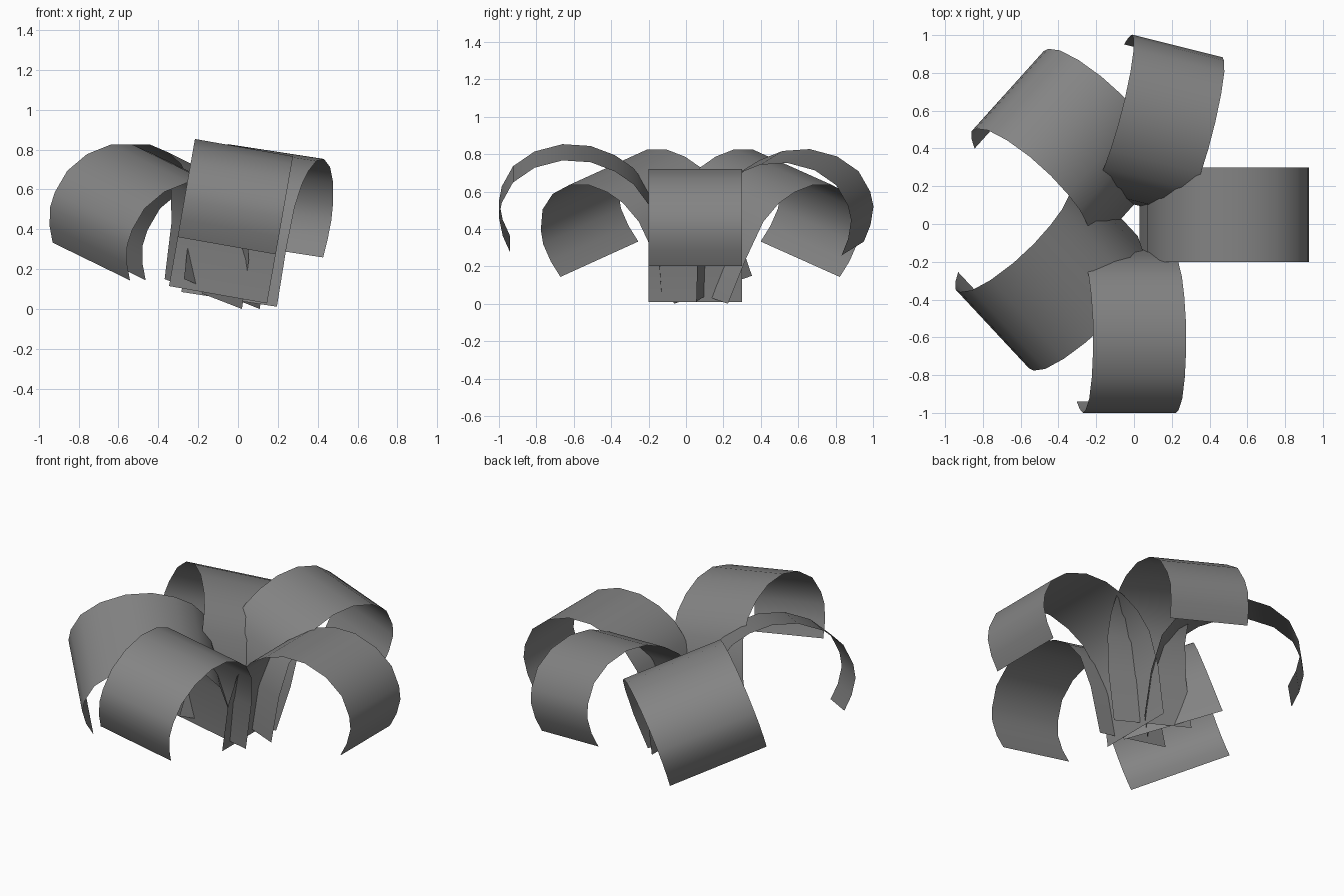
import bpy
from math import radians, sin, cos
from mathutils import Vector

cube = bpy.data.objects.get("Cube")
if cube:
    bpy.data.objects.remove(cube, do_unlink=True)

grey = bpy.data.materials.new("mid_grey")
grey.use_nodes = True
colour = (0.23, 0.23, 0.23, 1)
grey.diffuse_color = colour
grey.node_tree.nodes["Principled BSDF"].inputs["Base Color"].default_value = colour

# Side profile of one arched leaf, (outward, up) from its highest point
PROFILE = [(-.53, -.75), (-.51, -.45), (-.46, -.24), (-.38, -.13), (-.28, -.06),
           (-.15, -.01), (0, 0), (.15, -.04), (.265, -.12), (.325, -.23),
           (.34, -.31), (.32, -.41), (.28, -.5)]


def leaf(name, azimuth, reach, height, side, tilt, pitch, width):
    """Sweep the profile across its width, leaning sideways by tilt."""
    a, t, p = radians(azimuth), radians(tilt), radians(pitch)
    out = Vector((cos(a), sin(a), 0))
    across = Vector((-sin(a), cos(a), 0))
    z = Vector((0, 0, 1))
    span = across * cos(t) - z * sin(t)
    up = z * cos(t) + across * sin(t)
    apex = out * reach + across * side + z * height
    verts = []
    for u, v in PROFILE:
        mid = apex + out * (u * cos(p) + v * sin(p)) + up * (v * cos(p) - u * sin(p))
        for k in (-.5, .5):
            point = mid + span * (k * width)
            point.z = max(point.z, 0)
            verts.append(point)
    faces = [(2 * i, 2 * i + 1, 2 * i + 3, 2 * i + 2) for i in range(len(PROFILE) - 1)]
    mesh = bpy.data.meshes.new(name)
    mesh.from_pydata(verts, [], faces)
    mesh.materials.append(grey)
    obj = bpy.data.objects.new(name, mesh)
    bpy.context.collection.objects.link(obj)
    bpy.ops.object.select_all(action="DESELECT")
    obj.select_set(True)
    bpy.context.view_layer.objects.active = obj
    bpy.ops.object.shade_smooth_by_angle(angle=radians(40))


# Five leaves around the centre
leaf("left_leaf", 0, .61, .72, .05, 0, 4, .5)
leaf("front_leaf", 270, .66, .81, .03, 10, 0, .5)
leaf("back_leaf", 76, .63, .79, -.04, -8.5, 0, .5)
leaf("back_right_leaf", 138, .65, .73, -.18, -18.4, 4, .6)
leaf("front_right_leaf", 223, .61, .73, 0, 18.4, 4, .6)
